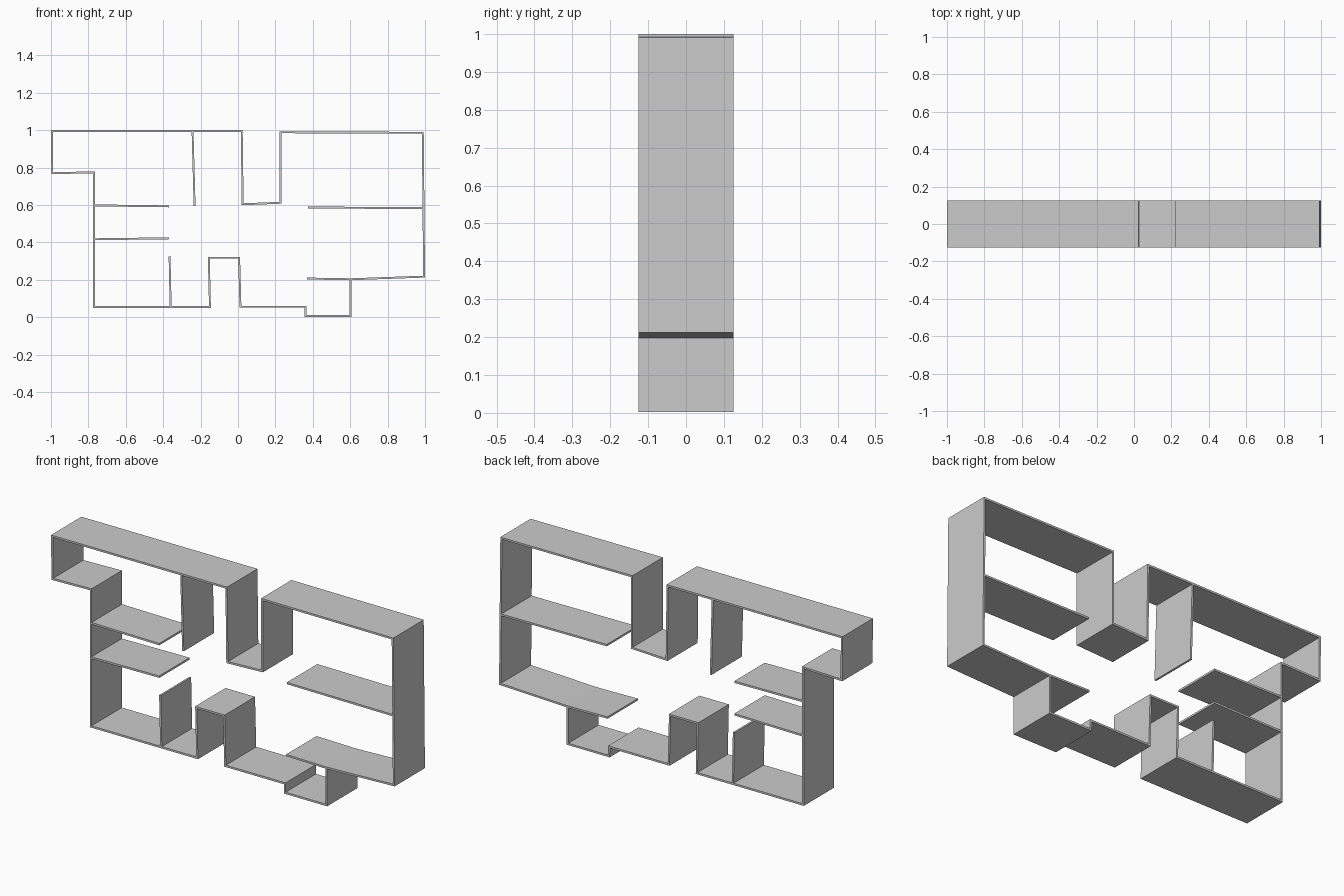
import bpy
import bmesh
from mathutils import Vector

if "Cube" in bpy.data.objects:
    bpy.data.objects.remove(bpy.data.objects["Cube"])

HALF_DEPTH = 0.126   # walls run from -y to +y
HALF_THICK = 0.005   # half of the wall thickness


def offset_sides(points, closed):
    """Left and right side points of a mitred wall along an x-z path."""
    n = len(points)
    left, right = [], []
    for i, p in enumerate(points):
        before = points[i - 1] if closed or i > 0 else None
        after = points[(i + 1) % n] if closed or i < n - 1 else None
        dirs = []
        if before is not None:
            dirs.append((p - before).normalized())
        if after is not None:
            dirs.append((after - p).normalized())
        normals = [Vector((-d.y, d.x)) for d in dirs]
        mitre = sum(normals, Vector((0, 0))).normalized()
        mitre *= HALF_THICK / mitre.dot(normals[0])
        left.append(p + mitre)
        right.append(p - mitre)
    return left, right


def wall(name, path, closed=False):
    """Solid wall of constant thickness following an x-z path."""
    left, right = offset_sides([Vector(p) for p in path], closed)
    bm = bmesh.new()
    rings = []
    for l, r in zip(left, right):
        corners = ((l, -1), (r, -1), (r, 1), (l, 1))
        rings.append([bm.verts.new((c.x, s * HALF_DEPTH, c.y)) for c, s in corners])
    count = len(rings)
    for i in range(count if closed else count - 1):
        a, b = rings[i], rings[(i + 1) % count]
        for k in range(4):
            m = (k + 1) % 4
            bm.faces.new((a[k], a[m], b[m], b[k]))
    if not closed:
        bm.faces.new(rings[0])
        bm.faces.new(rings[-1])
    bmesh.ops.recalc_face_normals(bm, faces=bm.faces)
    mesh = bpy.data.meshes.new(name)
    bm.to_mesh(mesh)
    bm.free()
    obj = bpy.data.objects.new(name, mesh)
    bpy.context.collection.objects.link(obj)
    return obj


# Closed outer wall, clockwise from the top left corner
wall("outer_wall", [
    (-0.995, 0.995), (0.02, 0.995), (0.025, 0.604), (0.228, 0.612),
    (0.228, 0.989), (0.988, 0.986), (0.995, 0.217), (0.602, 0.203),
    (0.602, 0.007), (0.361, 0.007), (0.360, 0.056), (0.013, 0.056),
    (0.006, 0.318), (-0.156, 0.318), (-0.150, 0.054), (-0.769, 0.054),
    (-0.769, 0.775), (-0.993, 0.770),
], closed=True)

# Inner partitions, each starting inside the outer wall
partitions = {
    "upper_left_partition": [(-0.243, 0.995), (-0.232, 0.595)],
    "left_upper_partition": [(-0.769, 0.598), (-0.37, 0.593)],
    "left_lower_partition": [(-0.769, 0.417), (-0.37, 0.422)],
    "lower_left_partition": [(-0.360, 0.054), (-0.366, 0.326)],
    "right_upper_partition": [(0.992, 0.583), (0.373, 0.587)],
    "right_lower_partition": [(0.602, 0.203), (0.369, 0.207)],
}
for part_name, part_path in partitions.items():
    wall(part_name, part_path)
